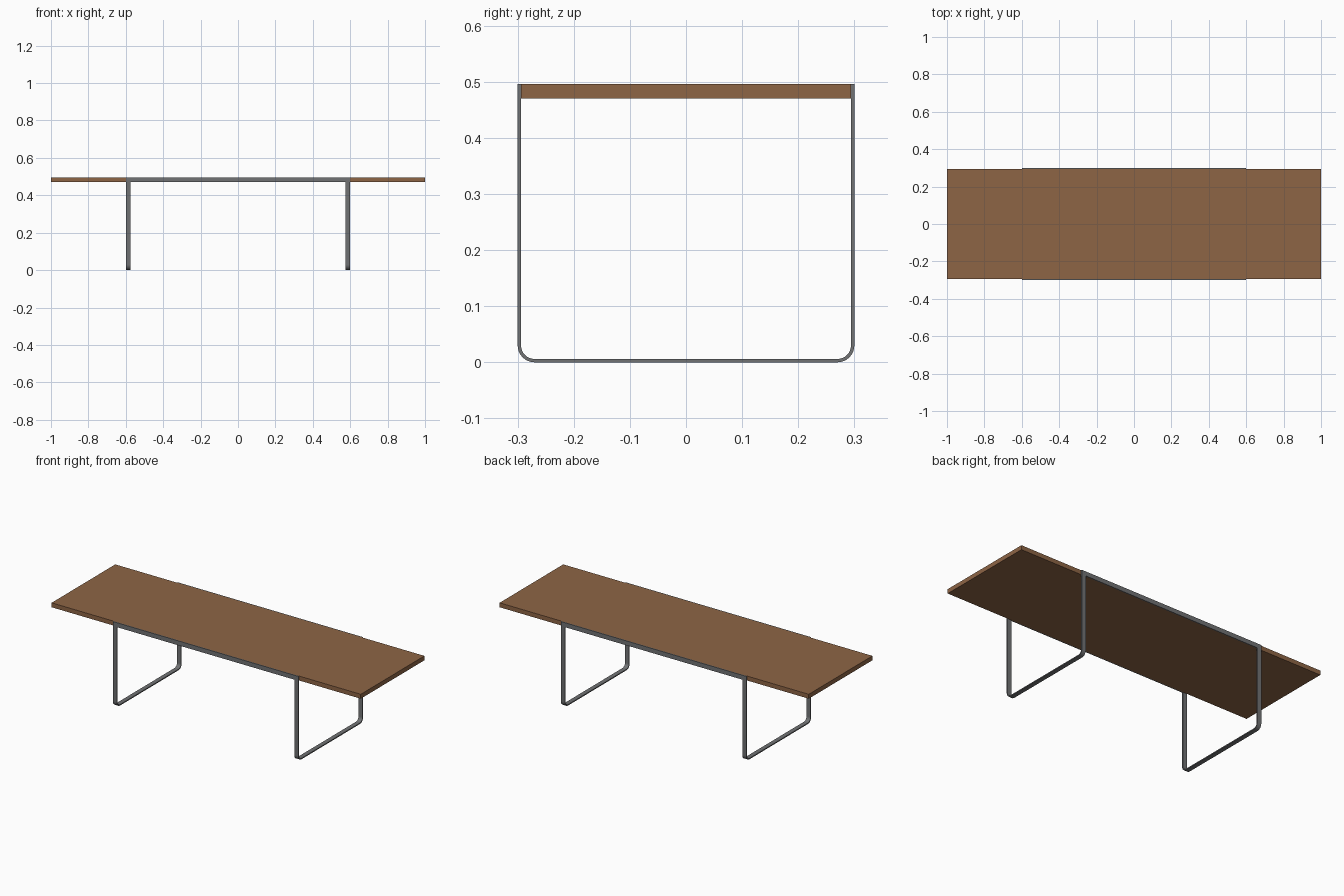
import bpy, bmesh, math

if "Cube" in bpy.data.objects:
    bpy.data.objects.remove(bpy.data.objects["Cube"])

def mat(name, col):
    m = bpy.data.materials.new(name)
    m.diffuse_color = (*col, 1)
    m.use_nodes = True
    m.node_tree.nodes["Principled BSDF"].inputs["Base Color"].default_value = m.diffuse_color
    return m

wood = mat("brown wood", (0.27, 0.13, 0.06))
steel = mat("grey steel", (0.165, 0.17, 0.175))

TOP, BOTTOM = 0.496, 0.47      # tabletop heights
HALF_Y, T = 0.30, 0.006        # frame half depth, bar thickness
BAR, LEG_X = 0.026, 0.60       # bar width, outer leg position
R = 0.03                       # bend radius

def finish(bm, name, material):
    bmesh.ops.recalc_face_normals(bm, faces=bm.faces)
    me = bpy.data.meshes.new(name)
    bm.to_mesh(me)
    bm.free()
    me.materials.append(material)
    ob = bpy.data.objects.new(name, me)
    bpy.context.collection.objects.link(ob)
    return ob

def box(name, lo, hi, material):
    bm = bmesh.new()
    bmesh.ops.create_cube(bm, size=1)
    for v in bm.verts:
        v.co = [(a + b) / 2 + c * (b - a) for a, b, c in zip(lo, hi, v.co)]
    return finish(bm, name, material)

def u_path(inset, n=8):
    """U shape in the y-z plane with rounded lower corners."""
    r = R - inset
    pts = [(-HALF_Y + inset, BOTTOM)]
    for side, start in ((-1, math.pi), (1, 1.5 * math.pi)):
        for i in range(n + 1):
            a = start + i / n * math.pi / 2
            pts.append((side * (HALF_Y - R) + r * math.cos(a), R + r * math.sin(a)))
    return pts + [(HALF_Y - inset, BOTTOM)]

def u_leg(name, x0):
    bm = bmesh.new()
    outer, inner = u_path(0), u_path(T)
    rings = [[bm.verts.new((x, *p)) for x, p in
              ((x0, o), (x0 + BAR, o), (x0 + BAR, i), (x0, i))]
             for o, i in zip(outer, inner)]
    for a, b in zip(rings, rings[1:]):
        for k in range(4):
            bm.faces.new((a[k], a[(k + 1) % 4], b[(k + 1) % 4], b[k]))
    bm.faces.new(rings[0])
    bm.faces.new(rings[-1])
    ob = finish(bm, name, steel)
    bpy.context.view_layer.objects.active = ob
    ob.select_set(True)
    bpy.ops.object.shade_smooth_by_angle(angle=math.radians(30))
    ob.select_set(False)

# tabletop
y = HALF_Y - T
box("tabletop", (-1, -y, BOTTOM), (1, y, TOP), wood)

# side rails along the tabletop edges
box("front_rail", (-LEG_X, -HALF_Y, BOTTOM), (LEG_X, -y, TOP), steel)
box("back_rail", (-LEG_X, y, BOTTOM), (LEG_X, HALF_Y, TOP), steel)

# bent flat-bar legs
u_leg("left_leg", -LEG_X)
u_leg("right_leg", LEG_X - BAR)
